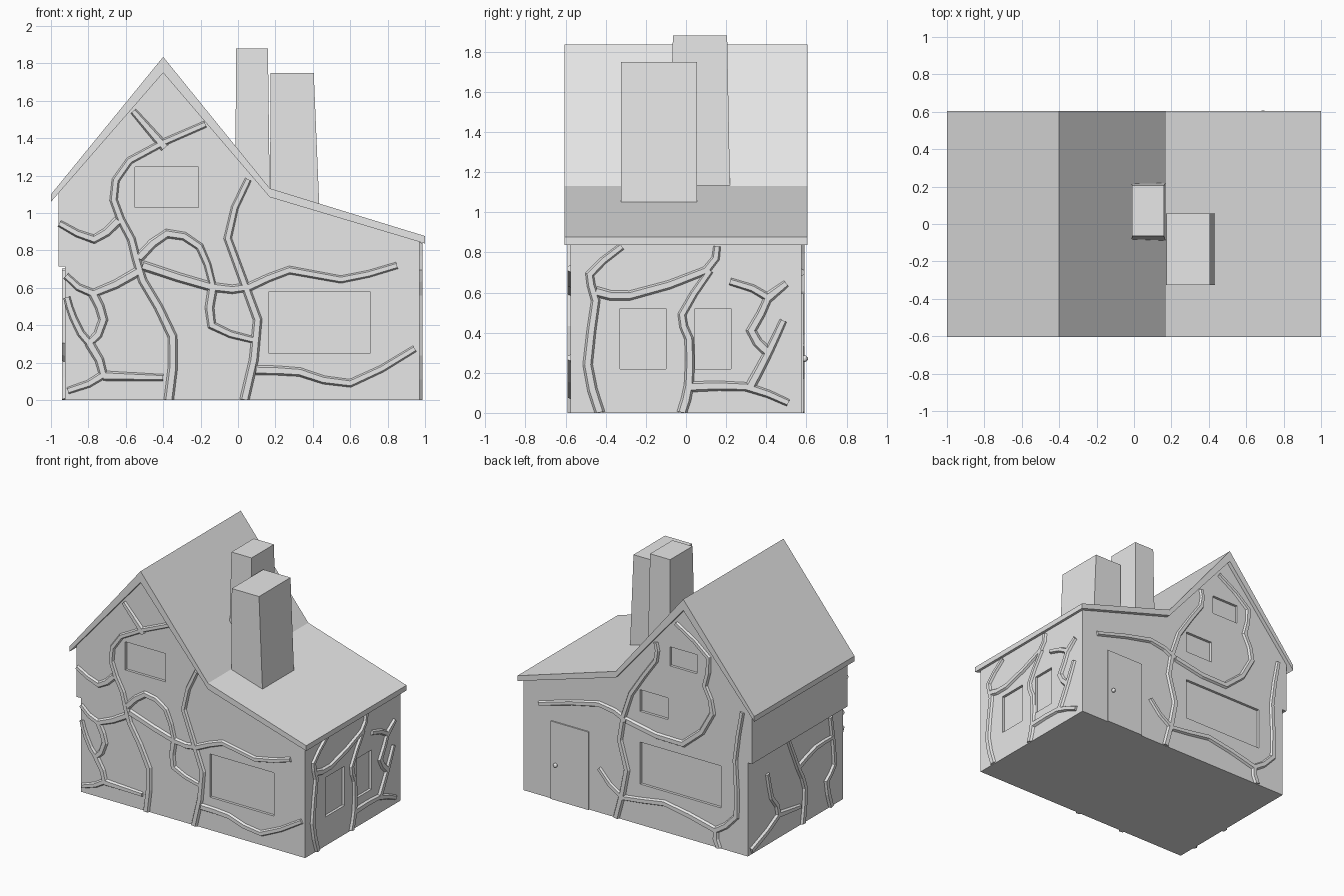
import bpy, bmesh
from mathutils import Vector

if "Cube" in bpy.data.objects:
    bpy.data.objects.remove(bpy.data.objects["Cube"])

grey = bpy.data.materials.new("plain_grey")
grey.diffuse_color = (0.8, 0.8, 0.8, 1)
grey.use_nodes = True
grey.node_tree.nodes["Principled BSDF"].inputs["Base Color"].default_value = grey.diffuse_color


def finish(bm, name):
    bmesh.ops.recalc_face_normals(bm, faces=bm.faces)
    me = bpy.data.meshes.new(name)
    bm.to_mesh(me)
    bm.free()
    me.materials.append(grey)
    ob = bpy.data.objects.new(name, me)
    bpy.context.collection.objects.link(ob)
    return ob


def extruded(name, profile, y):
    """Prism of an x-z profile from -y to y."""
    bm = bmesh.new()
    f = bm.faces.new([bm.verts.new((px, -y, pz)) for px, pz in profile])
    r = bmesh.ops.extrude_face_region(bm, geom=[f])
    bmesh.ops.translate(bm, vec=(0, 2 * y, 0),
                        verts=[v for v in r["geom"] if isinstance(v, bmesh.types.BMVert)])
    return finish(bm, name)


def block(name, bottom, top, z0, z1):
    """Box tapering between two (x0, x1, y0, y1) rectangles."""
    bm = bmesh.new()
    rings = []
    for (x0, x1, y0, y1), z in ((bottom, z0), (top, z1)):
        rings.append([bm.verts.new(p) for p in ((x0, y0, z), (x1, y0, z), (x1, y1, z), (x0, y1, z))])
    bm.faces.new(rings[0])
    bm.faces.new(rings[1])
    for i in range(4):
        j = (i + 1) % 4
        bm.faces.new((rings[0][i], rings[0][j], rings[1][j], rings[1][i]))
    return finish(bm, name)


# house body with the upper storey jutting out on the left
W, L, R = 0.575, -0.925, 0.97
body = extruded("house_body", [(L, 0), (R, 0), (R, 0.848), (0.17, 1.09), (-0.4, 1.755),
                               (-0.96, 1.11), (-0.96, 0.715), (L, 0.715)], W)

# recessed windows cut out of the walls
D = 0.02
front = [(-0.55, -0.21, 1.03, 1.245), (0.165, 0.705, 0.25, 0.58)]
back = [(-0.70, -0.015, 0.31, 0.63), (-0.25, -0.015, 0.865, 1.03), (-0.495, -0.268, 1.28, 1.425)]
right = [(-0.33, -0.10, 0.22, 0.52), (0.045, 0.225, 0.22, 0.52)]
cuts = [((a, b, -W - D, -W + D), c, d) for a, b, c, d in front]
cuts += [((a, b, W - D, W + D), c, d) for a, b, c, d in back]
cuts += [((R - D, R + D, a, b), c, d) for a, b, c, d in right]
bpy.context.view_layer.objects.active = body
for rect, z0, z1 in cuts:
    cutter = block("window_cutter", rect, rect, z0, z1)
    m = body.modifiers.new("window", "BOOLEAN")
    m.operation, m.solver, m.object = "DIFFERENCE", "EXACT", cutter
    bpy.ops.object.modifier_apply(modifier=m.name)
    bpy.data.objects.remove(cutter)

# roof slab
extruded("roof", [(-1, 1.10), (-0.4, 1.835), (0.17, 1.132), (1, 0.877),
                  (1, 0.837), (0.17, 1.085), (-0.4, 1.75), (-1, 1.06)], 0.605)

# chimneys
block("front_chimney", (0.17, 0.435, -0.325, 0.055), (0.175, 0.405, -0.325, 0.055), 1.03, 1.75)
block("rear_chimney", (-0.015, 0.17, -0.09, 0.22), (-0.01, 0.16, -0.065, 0.205), 1.08, 1.88)

# back door and knob
door = (0.415, 0.735, W - 0.01, W + 0.01)
block("door", door, door, 0, 0.595)
bm = bmesh.new()
bmesh.ops.create_uvsphere(bm, u_segments=12, v_segments=8, radius=0.016)
bmesh.ops.translate(bm, verts=bm.verts, vec=(0.69, 0.592, 0.27))
finish(bm, "door_knob")


def curved(points):
    """Catmull-Rom curve through a few points, two steps per span."""
    p = [Vector(q) for q in points]
    p = [2 * p[0] - p[1]] + p + [2 * p[-1] - p[-2]]
    out = []
    for a, b, c, d in zip(p, p[1:], p[2:], p[3:]):
        out += [b, (9 * (b + c) - a - d) / 16]
    return out + [p[-2]]


def vines(name, paths, place, w0=0.029, w1=0.02, h=0.016):
    """Raised, chamfered strips along wall paths; place(a, z, out) maps to space."""
    bm = bmesh.new()
    for path in paths:
        p = curved(path)
        n = len(p)
        rings = []
        for i, q in enumerate(p):
            d1 = (p[max(i, 1)] - p[max(i, 1) - 1]).normalized()
            d2 = (p[min(i + 1, n - 1)] - p[min(i, n - 2)]).normalized()
            t = (d1 + d2).normalized()
            s = Vector((-t.y, t.x)) / max(t.dot(d1), 0.7)
            w = w0 + (w1 - w0) * i / (n - 1)
            ring = []
            for k, out in ((-1, -0.004), (-0.55, h), (0.55, h), (1, -0.004)):
                c = q + s * w * k
                ring.append(bm.verts.new(place(c.x, max(c.y, 0), out)))
            rings.append(ring)
        for a, b in zip(rings, rings[1:]):
            for k in range(4):
                bm.faces.new((a[k], a[(k + 1) % 4], b[(k + 1) % 4], b[k]))
        bm.faces.new(rings[0])
        bm.faces.new(rings[-1])
    finish(bm, name)


# climbing vines on each wall
vines("front_vines", [
    [(-.37, 0), (-.35, .34), (-.51, .64), (-.57, .86), (-.665, 1.07), (-.58, 1.28), (-.175, 1.475)],
    [(-.39, 1.35), (-.56, 1.545)],
    [(-.64, .96), (-.77, .86), (-.955, .945)],
    [(-.52, .695), (-.775, .57), (-.92, .665)],
    [(-.775, .57), (-.72, .43), (-.795, .305), (-.88, .44), (-.915, .55)],
    [(-.795, .305), (-.72, .135), (-.91, .05)],
    [(-.72, .13), (-.4, .12)],
    [(-.51, .72), (-.14, .605), (.06, .605), (.275, .695), (.55, .645), (.85, .72)],
    [(-.53, .76), (-.38, .89), (-.205, .82), (-.135, .615)],
    [(.035, 0), (.105, .43), (-.055, .865), (.055, 1.18)],
    [(-.135, .6), (-.14, .4), (.09, .32)],
    [(.095, .16), (.33, .15), (.6, .09), (.945, .275)],
], lambda a, z, o: (a, -W - o, z))

vines("back_vines", [
    [(-.68, 0), (-.655, .13), (-.83, .28), (-.82, .71), (-.88, 1.09)],
    [(-.655, .13), (-.22, .22), (.13, .17), (.33, .34)],
    [(.185, 0), (.095, .39), (.155, .605), (.06, .98), (-.15, 1.29), (-.15, 1.43)],
    [(.1, .765), (.33, .83), (.835, .70)],
    [(.095, .765), (-.38, .715), (-.63, 1.015), (-.563, 1.21), (-.595, 1.43), (-.32, 1.62)],
], lambda a, z, o: (a, W + o, z))

vines("right_vines", [
    [(-.43, 0), (-.49, .24), (-.45, .56), (-.48, .69), (-.32, .83)],
    [(-.45, .605), (-.28, .585), (.1, .71), (.155, .83)],
    [(-.02, 0), (.015, .14), (.015, .37), (-.02, .49), (.12, .71)],
    [(.02, .13), (.3, .13), (.51, .05)],
    [(.32, .13), (.41, .3), (.485, .46)],
    [(.41, .3), (.325, .41), (.41, .575), (.22, .655)],
    [(.41, .575), (.5, .645)],
], lambda a, z, o: (R + o, a, z))

vines("left_vines", [
    [(.54, .03), (.21, .18), (.295, .345), (.345, .545)],
    [(-.085, 0), (-.11, .265), (-.025, .45), (.09, .70)],
    [(.21, .18), (-.05, .145)],
    [(-.025, .45), (-.235, .52), (-.44, .525)],
    [(-.425, 0), (-.37, .215), (-.465, .31), (-.415, .69)],
], lambda a, z, o: (L - o, a, z))
